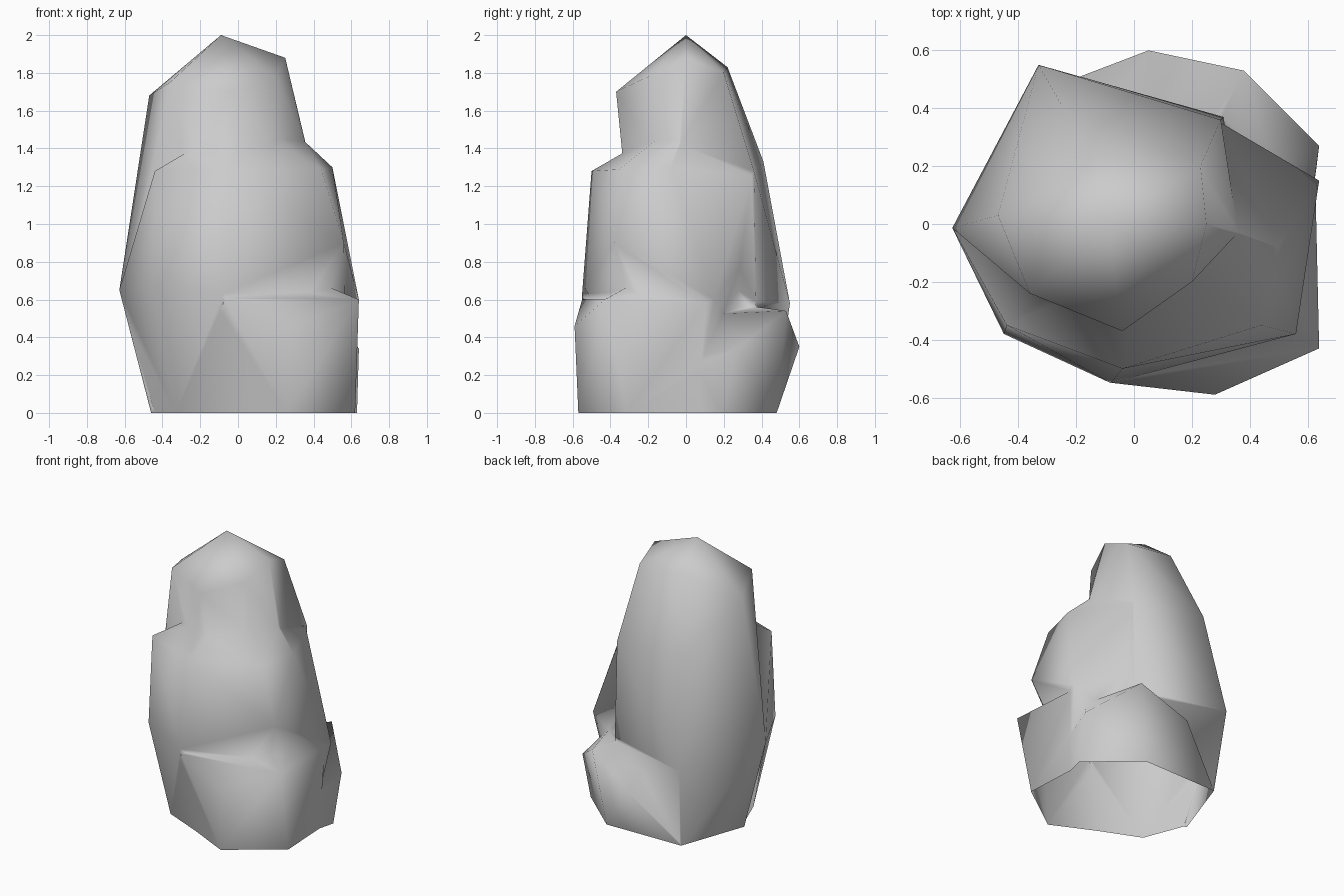
import bpy
import bmesh
from mathutils import Vector

cube = bpy.data.objects.get("Cube")
if cube:
    bpy.data.objects.remove(cube, do_unlink=True)

# One plain stone colour
stone = bpy.data.materials.new("grey stone")
stone.use_nodes = True
colour = (0.6, 0.6, 0.6, 1.0)
stone.diffuse_color = colour
shader = next(n for n in stone.node_tree.nodes if n.type == "BSDF_PRINCIPLED")
shader.inputs["Base Color"].default_value = colour
shader.inputs["Roughness"].default_value = 0.9


def boulder(name, corners):
    """Chipped convex boulder from its corners, given in hundredths."""
    mesh = bpy.data.meshes.new(name)
    bm = bmesh.new()
    for corner in corners:
        bm.verts.new(Vector(corner) / 100)
    hull = bmesh.ops.convex_hull(bm, input=bm.verts[:])
    unused = {v for v in hull["geom_interior"] if isinstance(v, bmesh.types.BMVert)}
    bmesh.ops.delete(bm, geom=list(unused), context="VERTS")
    bmesh.ops.recalc_face_normals(bm, faces=bm.faces[:])
    bm.to_mesh(mesh)
    bm.free()
    mesh.materials.append(stone)
    rock = bpy.data.objects.new(name, mesh)
    bpy.context.scene.collection.objects.link(rock)
    return rock


# Tall pointed column: crown, back and flank corners, foot
rock = boulder("standing_rock", [
    (-9, 0, 200), (25, 0, 188), (23, 20, 180), (-13, 22, 183),
    (-47, 3, 168), (-36, -24, 175), (-4, -37, 170), (20, -20, 178),
    (36, -3, 142), (30, 36, 128), (-25, 41, 133), (-64, -1, 66),
    (-33, 55, 58), (31, 37, 59), (-46, -1, 0), (-29, 47, 0),
    (20, 35, 0), (10, -20, 0)])

# Broad shoulder leaning on the front and left, wrapping the left flank
shoulder = boulder("shoulder_rock", [
    (5, 0, 157), (35, -4, 144), (50, -8, 130), (44, -35, 129),
    (-4, -50, 128), (-44, -35, 128), (30, 35, 126), (64, 15, 60),
    (56, -38, 90), (-8, -55, 63), (-45, -38, 66), (-63, -1, 65),
    (-45, -2, 0), (-33, -30, 0), (-5, -43, 0), (57, 7, 0), (30, 20, 0)])

# Two low stones at the foot, front and back
front_foot = boulder("front_foot_rock", [
    (64, -43, 60), (28, -59, 46), (-7, -55, 60), (63, 10, 58),
    (40, -25, 70), (0, -30, 66), (62, -31, 0), (26, -57, 0),
    (-32, -29, 0), (60, 9, 0), (0, 0, 0)])
back_foot = boulder("back_foot_rock", [
    (64, 27, 34), (38, 53, 54), (5, 60, 35), (10, 10, 60), (52, 8, 52),
    (61, 5, 25), (63, 19, 0), (60, 7, 0), (30, 48, 0), (-29, 48, 0),
    (0, 5, 0)])

# Fuse the stones into a single shell
bpy.ops.object.select_all(action="DESELECT")
bpy.context.view_layer.objects.active = rock
rock.select_set(True)
for part in (shoulder, front_foot, back_foot):
    fuse = rock.modifiers.new("fuse", "BOOLEAN")
    fuse.operation = "UNION"
    fuse.solver = "EXACT"
    fuse.object = part
    bpy.ops.object.modifier_apply(modifier=fuse.name)
    bpy.data.objects.remove(part, do_unlink=True)

# Merge slivers, open the underside and smooth the surface
bm = bmesh.new()
bm.from_mesh(rock.data)
bmesh.ops.remove_doubles(bm, verts=bm.verts[:], dist=0.02)
floor = [f for f in bm.faces if all(v.co.z < 0.005 for v in f.verts)]
bmesh.ops.delete(bm, geom=floor, context="FACES")
bmesh.ops.triangulate(bm, faces=bm.faces[:])
for face in bm.faces:
    face.smooth = True
    face.material_index = 0
bm.to_mesh(rock.data)
bm.free()
